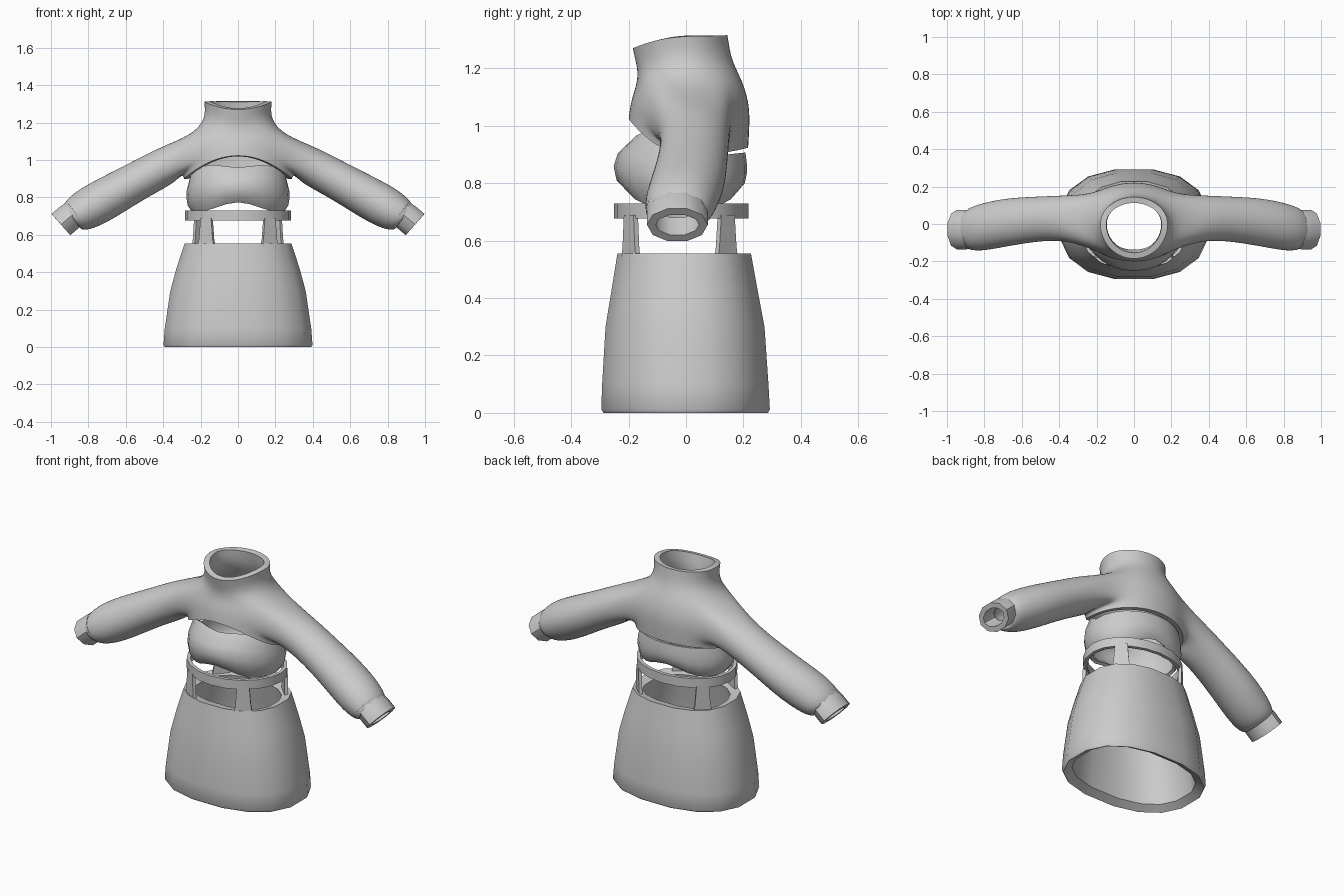
import bpy, bmesh, math
from mathutils import Vector

if "Cube" in bpy.data.objects:
    bpy.data.objects.remove(bpy.data.objects["Cube"])


def ring_point(a, rx, yf, yb, zf, zs, zb, p=1.0):
    """Point on an oval whose depth and height differ at front, side and back."""
    c, s = math.cos(a), math.sin(a)
    x = rx * math.copysign(abs(c) ** p, c)
    y = (yb if s > 0 else -yf) * math.copysign(abs(s) ** p, s)
    z = zs + ((zb if s > 0 else zf) - zs) * s * s
    return Vector((x, y, z))


def finish(bm, name, thick, subsurf=0, angle=40):
    bmesh.ops.recalc_face_normals(bm, faces=bm.faces)
    me = bpy.data.meshes.new(name)
    bm.to_mesh(me)
    bm.free()
    ob = bpy.data.objects.new(name, me)
    bpy.context.collection.objects.link(ob)
    if subsurf:
        m = ob.modifiers.new("Smooth", 'SUBSURF')
        m.levels = m.render_levels = subsurf
    if thick:
        m = ob.modifiers.new("Thickness", 'SOLIDIFY')
        m.thickness, m.offset = thick, -1
    bpy.ops.object.select_all(action='DESELECT')
    bpy.context.view_layer.objects.active = ob
    ob.select_set(True)
    for m in list(ob.modifiers):
        bpy.ops.object.modifier_apply(modifier=m.name)
    bpy.ops.object.shade_smooth_by_angle(angle=math.radians(angle))
    return ob


def bridge(bm, a, b):
    n = len(a)
    for i in range(n):
        bm.faces.new((a[i], a[(i + 1) % n], b[(i + 1) % n], b[i]))


def loft(name, rows, thick):
    """Hollow shell through rows of points."""
    bm = bmesh.new()
    rings = [[bm.verts.new(p) for p in row] for row in rows]
    for a, b in zip(rings, rings[1:]):
        bridge(bm, a, b)
    return finish(bm, name, thick)


def oval_rows(specs, n, p=1.0, phase=0.0):
    return [[ring_point(math.tau * (k + phase) / n, *s, p) for k in range(n)] for s in specs]


# Skirt: thick flared tube
skirt = [(.398, -.292, .290, 0, 0, 0), (.405, -.300, .297, .012, .012, .012),
         (.398, -.297, .292, .10, .10, .10), (.368, -.285, .278, .30, .30, .30),
         (.335, -.265, .255, .42, .42, .42), (.29, -.243, .230, .555, .555, .555)]
loft("skirt", oval_rows(skirt, 16, .85, .5), .055)

# Belt ring
belt = [(.283, -.25, .217, .677, .677, .677), (.283, -.25, .217, .73, .73, .73)]
loft("belt", oval_rows(belt, 20), .02)

# Straps joining belt and skirt, flared at the foot
for label, x, y in (("front", .168, -.192), ("back", .205, .14)):
    for sx in (-1, 1):
        pos = Vector((x * sx, y, 0))
        out = Vector((pos.x / .28 ** 2, pos.y / .23 ** 2, 0)).normalized()
        side = Vector((-out.y, out.x, 0))
        rows = []
        for z, w in ((.535, .05), (.58, .042), (.69, .033)):
            rows.append([pos + side * w * i + out * .009 * j + Vector((0, 0, z))
                         for i, j in ((-1, -1), (1, -1), (1, 1), (-1, 1))])
        loft(label + "_strap", rows, 0)

# Fitted top: scooped neckline, arched lower edge
N = 24
rows = []
for t, rx, yf, yb in ((0, .245, -.205, .18), (.2, .268, -.242, .205), (.45, .276, -.252, .212),
                      (.7, .274, -.238, .212), (1, .262, -.178, .207)):
    row = []
    for k in range(N):
        a = math.tau * k / N
        s = math.sin(a)
        low = .722 + .052 * abs(s) ** 6
        high = .885 + (.12 * abs(s) - .045 * abs(s) ** 8 if s < 0 else .022 * s)
        row.append(ring_point(a, rx, yf, yb, 0, 0, 0) + Vector((0, 0, low + (high - low) * t)))
    rows.append(row)
loft("fitted_top", rows, .018)

# Cropped sweater: body rings with armholes opened at both sides
bm = bmesh.new()
body = [(.295, -.205, .222, 1.03, .895, .925), (.305, -.200, .226, 1.07, .925, .99),
        (.325, -.190, .228, 1.11, 1.02, 1.07), (.285, -.175, .205, 1.15, 1.12, 1.15),
        (.205, -.172, .168, 1.19, 1.18, 1.22), (.178, -.180, .156, 1.225, 1.245, 1.265),
        (.185, -.190, .148, 1.268, 1.312, 1.316)]
grid = [[bm.verts.new(p) for p in row] for row in oval_rows(body, 16)]
for r in range(len(grid) - 1):
    for k in range(16):
        if r in (1, 2) and k in (14, 15, 0, 1, 6, 7, 8, 9):
            continue
        j = (k + 1) % 16
        bm.faces.new((grid[r][k], grid[r][j], grid[r + 1][j], grid[r + 1][k]))

# Sleeves grown from the armholes: x, z, y centre, in-plane radius, depth radius
sleeve = [(.38, .972, .035, .108, .122), (.54, .888, .025, .107, .126), (.69, .803, .008, .117, .135),
          (.80, .742, -.015, .118, .133), (.867, .702, -.025, .100, .122),
          (.892, .692, -.03, .078, .102), (.885, .697, -.03, .070, .092)]
for sx in (1, -1):
    col = (lambda k: k % 16) if sx > 0 else (lambda k: (8 - k) % 16)
    loop = [grid[1][col(k)] for k in range(-2, 3)] + [grid[2][col(2)]]
    loop += [grid[3][col(k)] for k in range(2, -3, -1)] + [grid[2][col(-2)]]
    for i, (x, z, y, r, ry) in enumerate(sleeve):
        tilt = math.radians(26 + 2.2 * i)
        ring = []
        for j in range(12):
            a = math.radians(-90 + (j - 2) * 30)
            h = r * math.sin(a)
            ring.append(bm.verts.new((sx * (x + h * math.sin(tilt)), y + ry * math.cos(a),
                                      z + h * math.cos(tilt))))
        bridge(bm, loop, ring)
        loop = ring
finish(bm, "cropped_sweater", .032, subsurf=2, angle=50)

# Cuffs: short hollow tubes
for sx in (-1, 1):
    rows = []
    for x, z, r, ry in ((.875, .715, .076, .102), (.9, .695, .080, .106), (.947, .655, .080, .106)):
        rows.append([(sx * (x + r * math.sin(a) * .66), -.03 + ry * math.cos(a), z + r * math.sin(a) * .75)
                     for a in (math.tau * k / 10 for k in range(10))])
    loft("cuff", rows, .03)
